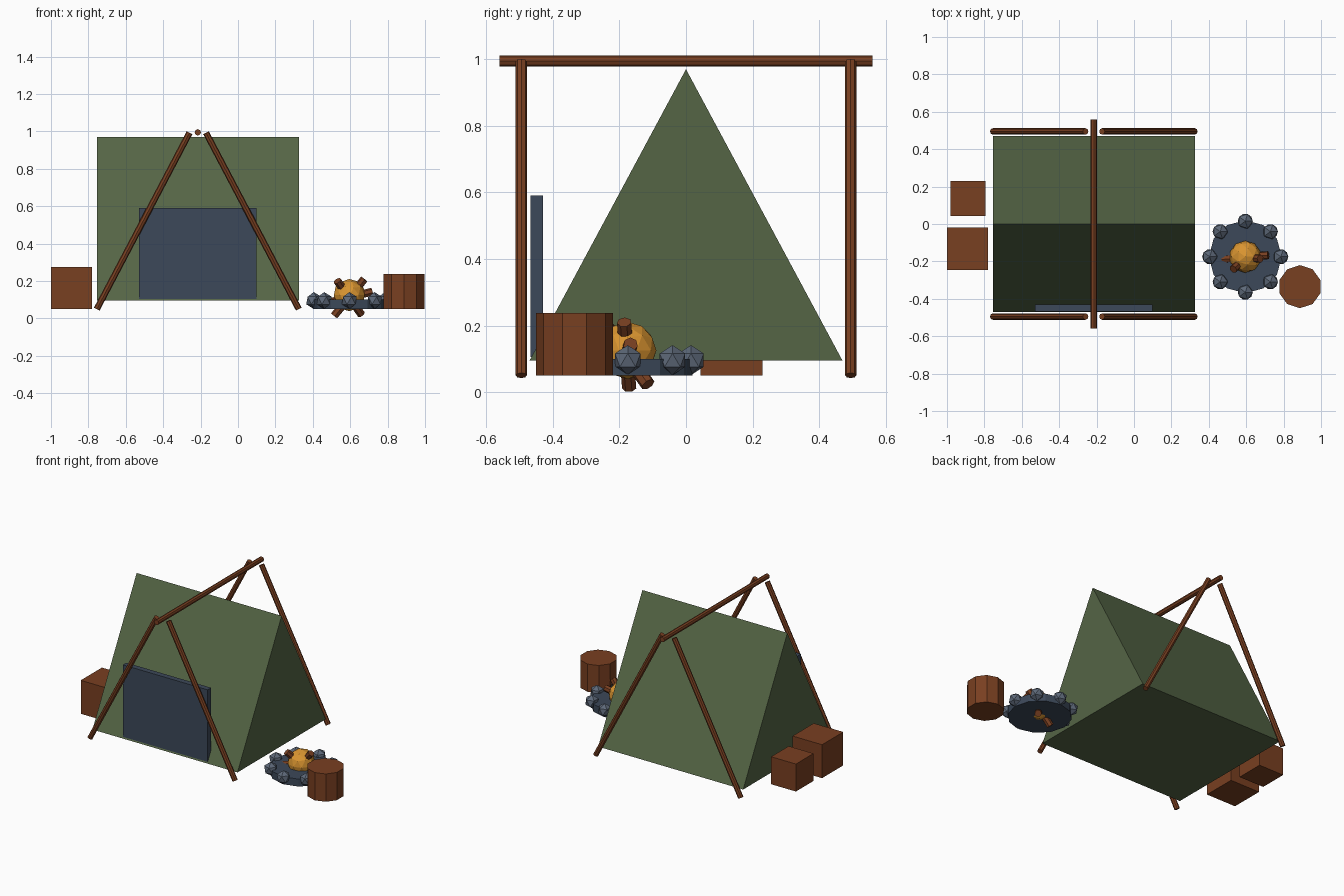
import bpy, bmesh
from math import pi, sin, cos
from mathutils import Vector

if "Cube" in bpy.data.objects:
    bpy.data.objects.remove(bpy.data.objects["Cube"])


def material(name, rgb):
    m = bpy.data.materials.new(name)
    m.diffuse_color = (*rgb, 1)
    m.use_nodes = True
    m.node_tree.nodes["Principled BSDF"].inputs["Base Color"].default_value = m.diffuse_color
    return m


CANVAS = material("canvas green", (0.09, 0.13, 0.06))
WOOD = material("brown wood", (0.19, 0.05, 0.015))
SLATE = material("dark slate", (0.045, 0.065, 0.10))
STONE = material("grey stone", (0.11, 0.14, 0.19))
EMBER = material("amber", (0.70, 0.30, 0.03))


def finish(ob, name, mat):
    ob.name = name
    ob.data.materials.append(mat)
    return ob


def box(name, lo, hi, mat):
    lo, hi = Vector(lo), Vector(hi)
    bpy.ops.mesh.primitive_cube_add(size=1, location=(lo + hi) / 2)
    ob = bpy.context.object
    ob.scale = hi - lo
    return finish(ob, name, mat)


def rod(name, a, b, radius, sides, mat):
    a, b = Vector(a), Vector(b)
    bpy.ops.mesh.primitive_cylinder_add(vertices=sides, radius=radius,
                                        depth=(b - a).length, location=(a + b) / 2)
    ob = bpy.context.object
    if (b - a).normalized().z < 0.9999:
        ob.rotation_euler = (b - a).to_track_quat('Z', 'Y').to_euler()
    return finish(ob, name, mat)


def ball(name, centre, radius, subdivisions, mat):
    bpy.ops.mesh.primitive_ico_sphere_add(subdivisions=subdivisions, radius=radius,
                                          location=centre)
    return finish(bpy.context.object, name, mat)


# Tent body: triangular profile extruded along x
TENT_X = -0.215
bm = bmesh.new()
face = bm.faces.new([bm.verts.new((-0.755, y, z))
                     for y, z in ((-0.47, 0.095), (0.47, 0.095), (0, 0.97))])
ext = bmesh.ops.extrude_face_region(bm, geom=[face])
bmesh.ops.translate(bm, vec=(1.08, 0, 0),
                    verts=[v for v in ext["geom"] if isinstance(v, bmesh.types.BMVert)])
bmesh.ops.recalc_face_normals(bm, faces=bm.faces)
mesh = bpy.data.meshes.new("tent_canvas")
bm.to_mesh(mesh)
bm.free()
tent = bpy.data.objects.new("tent_canvas", mesh)
bpy.context.collection.objects.link(tent)
finish(tent, "tent_canvas", CANVAS)

# Door panel
box("door_flap", (-0.53, -0.467, 0.105), (0.10, -0.43, 0.59), SLATE)

# Pole frame
for y, end in ((-0.495, "front"), (0.495, "back")):
    for s, side in ((-1, "left"), (1, "right")):
        rod(f"{end}_{side}_pole", (TENT_X + s * 0.54, y, 0.05),
            (TENT_X + s * 0.044, y, 0.993), 0.017, 8, WOOD)
rod("ridge_pole", (TENT_X, -0.56, 0.995), (TENT_X, 0.56, 0.995), 0.017, 8, WOOD)

# Crates and stump
box("large_crate", (-1.0, -0.245, 0.05), (-0.78, -0.02, 0.275), WOOD)
box("small_crate", (-0.98, 0.043, 0.05), (-0.795, 0.23, 0.235), WOOD)
rod("stump_seat", (0.887, -0.335, 0.05), (0.887, -0.335, 0.237), 0.115, 10, WOOD)

# Campfire: pit disc, ring of stones, ember ball, crossed logs
FX, FY = 0.595, -0.175
rod("fire_pit", (FX, FY, 0.05), (FX, FY, 0.10), 0.195, 12, SLATE)
for i in range(8):
    a = i * pi / 4
    ball(f"ring_stone_{i + 1}", (FX + 0.19 * cos(a), FY + 0.19 * sin(a), 0.096),
         0.045, 1, STONE)
ball("fire_embers", (FX, FY, 0.125), 0.086, 2, EMBER)
for i, d in enumerate(((0.63, -0.06, 0.77), (-0.5, -0.5, 0.7), (0.96, 0.09, 0.24))):
    d = Vector(d).normalized() * 0.127
    c = Vector((FX, FY - 0.003, 0.112))
    rod(f"fire_log_{i + 1}", c - d, c + d, 0.022, 7, WOOD)
